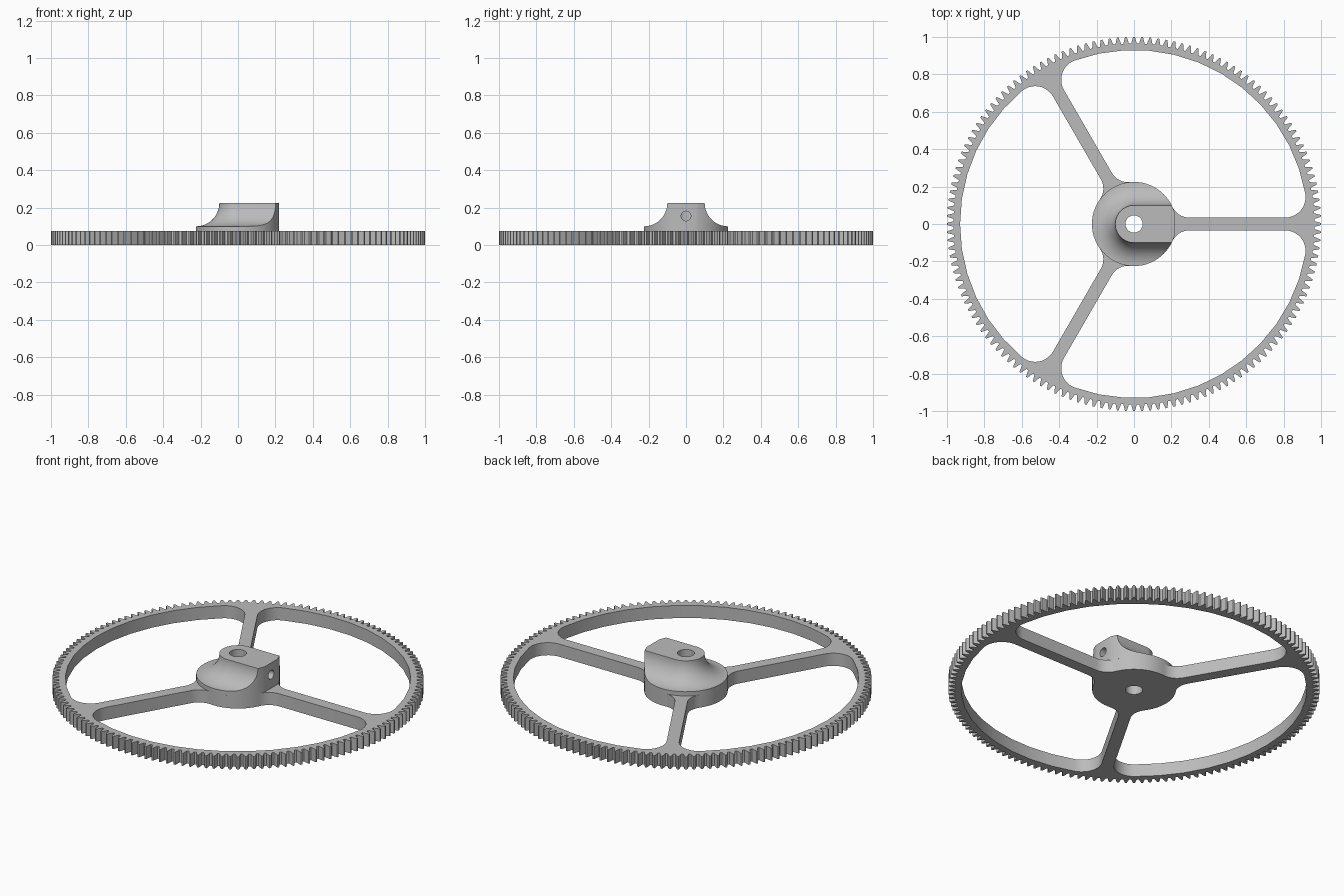
import bpy, bmesh, math
from math import cos, sin, pi, sqrt, atan2
from mathutils import Vector

cube = bpy.data.objects.get("Cube")
if cube:
    bpy.data.objects.remove(cube)

TEETH, TIP, ROOT = 144, 1.0, 0.965
RIM, HUB, BORE = 0.93, 0.225, 0.046
SPOKE = 0.034          # half width of a spoke
PLATE = 0.075          # wheel thickness
TOP = 0.225            # top of the boss

grey = bpy.data.materials.new("plain grey")
grey.use_nodes = True
colour = (0.5, 0.5, 0.5, 1)
grey.diffuse_color = colour
grey.node_tree.nodes["Principled BSDF"].inputs["Base Color"].default_value = colour


def arc(cx, cy, r, a, b, n):
    """Points on an arc from angle a to angle b."""
    return [(cx + r * cos(a + (b - a) * i / n), cy + r * sin(a + (b - a) * i / n))
            for i in range(n + 1)]


def finish(name, bm):
    mesh = bpy.data.meshes.new(name)
    bm.to_mesh(mesh)
    bm.free()
    mesh.materials.clear()
    mesh.materials.append(grey)
    obj = bpy.data.objects.new(name, mesh)
    bpy.context.collection.objects.link(obj)
    return obj


def smooth(obj):
    bpy.ops.object.select_all(action='DESELECT')
    obj.select_set(True)
    bpy.context.view_layer.objects.active = obj
    bpy.ops.object.shade_smooth_by_angle(angle=math.radians(25))


def stack(name, loops):
    """Solid skinned through a stack of closed loops of equal length."""
    bm = bmesh.new()
    rings = [[bm.verts.new(p) for p in loop] for loop in loops]
    n = len(rings[0])
    for low, high in zip(rings, rings[1:]):
        for i in range(n):
            j = (i + 1) % n
            bm.faces.new((low[i], low[j], high[j], high[i]))
    bm.faces.new(rings[0][::-1])
    bm.faces.new(rings[-1])
    bmesh.ops.recalc_face_normals(bm, faces=bm.faces)
    return finish(name, bm)


def cylinder(name, r, z0, z1, n):
    circle = arc(0, 0, r, 0, 2 * pi, n)[:-1]
    return stack(name, [[(x, y, z) for x, y in circle] for z in (z0, z1)])


def cut(obj, cutter, operation):
    mod = obj.modifiers.new(operation.title(), 'BOOLEAN')
    mod.operation, mod.object, mod.solver = operation, cutter, 'EXACT'
    bpy.context.view_layer.update()
    mesh = bpy.data.meshes.new_from_object(obj.evaluated_get(bpy.context.evaluated_depsgraph_get()))
    obj.modifiers.clear()
    obj.data = mesh
    bpy.data.objects.remove(cutter)


# Toothed outline
pitch = 2 * pi / TEETH
outline = []
for t in range(TEETH):
    for r, f in ((ROOT, -0.36), (0.984, -0.23), (TIP, -0.1),
                 (TIP, 0.1), (0.984, 0.23), (ROOT, 0.36)):
        a = (t + f) * pitch
        outline.append((r * cos(a), r * sin(a)))

# One window between two spokes, with rounded corners, mirrored about 60 degrees
ro, ri = 0.11, 0.1
oy, iy = SPOKE + ro, SPOKE + ri
ox, ix = sqrt((RIM - ro) ** 2 - oy ** 2), sqrt((HUB + ri) ** 2 - iy ** 2)
oa, ia = atan2(oy, ox), atan2(iy, ix)
half = (arc(0, 0, HUB, pi / 3, ia, 6)[1:]
        + arc(ix, iy, ri, ia + pi, 1.5 * pi, 8)[1:]
        + arc(ox, oy, ro, -pi / 2, oa, 10)
        + arc(0, 0, RIM, oa, pi / 3, 6)[1:-1])
c, s = cos(2 * pi / 3), sin(2 * pi / 3)
mirrored = [(x * c + y * s, x * s - y * c) for x, y in reversed(half)]
window = half + [(RIM * cos(pi / 3), RIM * sin(pi / 3))] + mirrored \
    + [(HUB * cos(pi / 3), HUB * sin(pi / 3))]

# Spoked gear wheel: filled outline with windows and bore
curve = bpy.data.curves.new("gear_outline", 'CURVE')
curve.dimensions, curve.fill_mode, curve.extrude = '2D', 'BOTH', PLATE / 2
loops = [outline, arc(0, 0, BORE, 0, 2 * pi, 32)[:-1]]
for k in range(3):
    c, s = cos(k * 2 * pi / 3), sin(k * 2 * pi / 3)
    loops.append([(x * c - y * s, x * s + y * c) for x, y in window])
for loop in loops:
    spline = curve.splines.new('POLY')
    spline.points.add(len(loop) - 1)
    for point, (x, y) in zip(spline.points, loop):
        point.co = (x, y, 0, 1)
    spline.use_cyclic_u = True
temp = bpy.data.objects.new("gear_outline", curve)
bpy.context.collection.objects.link(temp)
bpy.context.view_layer.update()
mesh = bpy.data.meshes.new_from_object(temp.evaluated_get(bpy.context.evaluated_depsgraph_get()))
bm = bmesh.new()
bm.from_mesh(mesh)
bmesh.ops.remove_doubles(bm, verts=bm.verts, dist=1e-5)
bmesh.ops.translate(bm, verts=bm.verts, vec=Vector((0, 0, PLATE / 2)))
bmesh.ops.recalc_face_normals(bm, faces=bm.faces)
bpy.data.objects.remove(temp)
smooth(finish("gear_wheel", bm))

# Hub boss: flared sides around a rounded-end block that runs to +x
flare = arc(HUB, TOP, 0.125, 1.5 * pi, pi, 14)
profile = [(0.3, PLATE - 0.001), (0.3, 0.1)] + flare
hub = stack("hub_boss", [
    [(0.3, r, z)] + [(x, y, z) for x, y in arc(0, 0, r, pi / 2, 1.5 * pi, 32)] + [(0.3, -r, z)]
    for r, z in profile])
cut(hub, cylinder("hub_limit", HUB, 0, 0.4, 64), 'INTERSECT')

# Flat end face, shaft bore and set screw hole
flat = stack("flat_cutter", [[(0.218, -0.3, z), (0.4, -0.3, z), (0.4, 0.3, z), (0.218, 0.3, z)]
                             for z in (0, 0.4)])
cut(hub, flat, 'DIFFERENCE')
cut(hub, cylinder("bore_cutter", BORE, 0, 0.4, 32), 'DIFFERENCE')
ring = arc(0, 0.155, 0.026, 0, 2 * pi, 24)[:-1]
cut(hub, stack("screw_cutter", [[(x, y, z) for y, z in ring] for x in (0.01, 0.4)]), 'DIFFERENCE')
smooth(hub)
